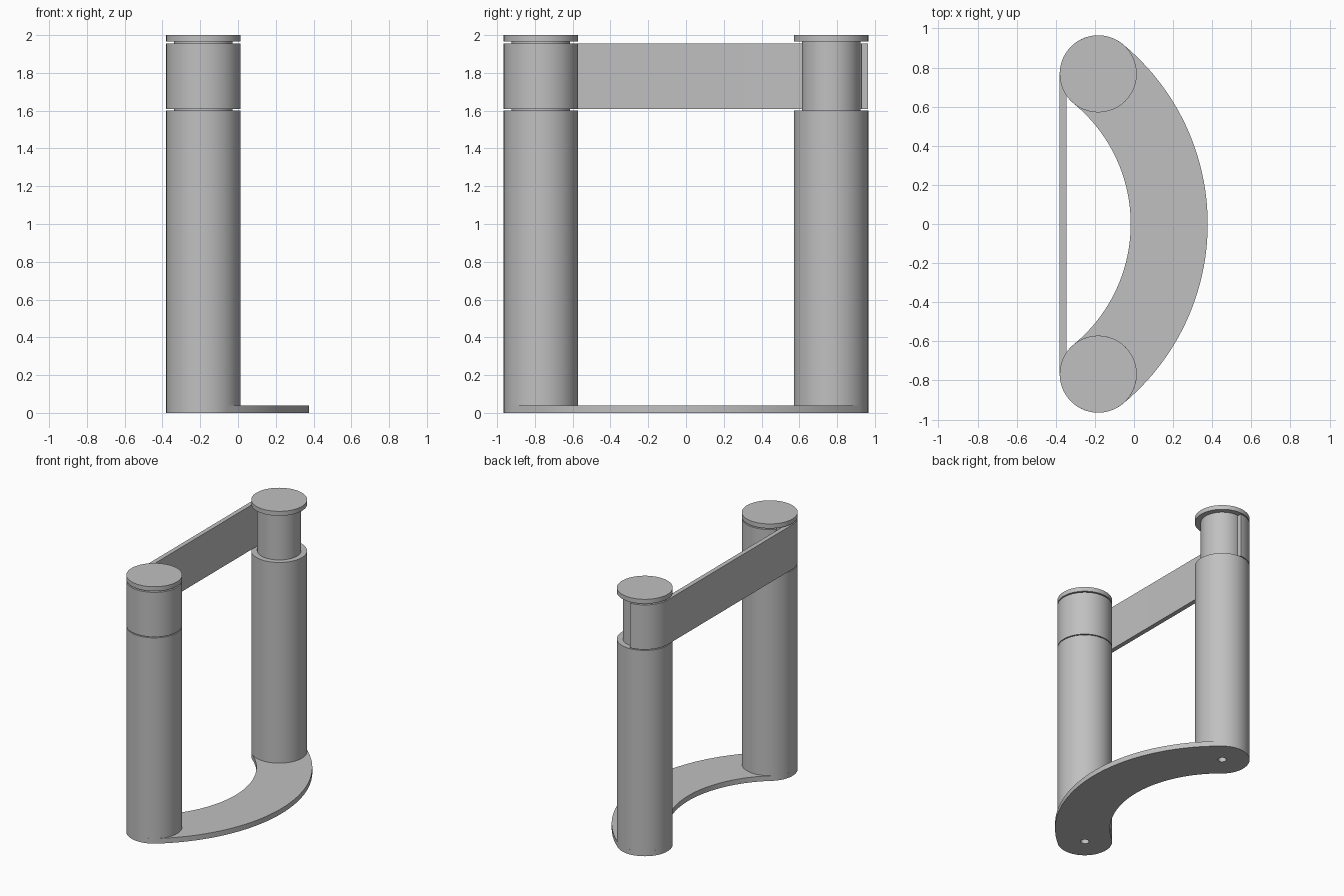
import bpy, bmesh
from math import sin, cos, atan2, hypot, radians, pi

if "Cube" in bpy.data.objects:
    bpy.data.objects.remove(bpy.data.objects["Cube"], do_unlink=True)

POST_X, POST_Y, RADIUS = -0.183, 0.768, 0.197
CORE_R, HOLE_R, BAND = 0.155, 0.03, 0.035
BASE_H, SHOULDER, CAP_Z, TOP = 0.04, 1.602, 1.965, 2.0

grey = bpy.data.materials.new("plain grey")
grey.use_nodes = True
grey.diffuse_color = (0.53, 0.53, 0.53, 1)
grey.node_tree.nodes["Principled BSDF"].inputs["Base Color"].default_value = grey.diffuse_color


def finish(name, bm):
    """Clean the mesh, link it and shade it."""
    bmesh.ops.remove_doubles(bm, verts=bm.verts, dist=1e-5)
    bmesh.ops.recalc_face_normals(bm, faces=bm.faces)
    mesh = bpy.data.meshes.new(name)
    bm.to_mesh(mesh)
    bm.free()
    mesh.materials.append(grey)
    obj = bpy.data.objects.new(name, mesh)
    bpy.context.collection.objects.link(obj)
    bpy.ops.object.select_all(action='DESELECT')
    obj.select_set(True)
    bpy.context.view_layer.objects.active = obj
    bpy.ops.object.shade_smooth_by_angle(angle=radians(30))
    return obj


def arc(cx, cy, r, start, end, steps=48):
    """Points on an arc, angles in degrees."""
    angles = [radians(start + (end - start) * i / steps) for i in range(steps + 1)]
    return [(cx + r * cos(a), cy + r * sin(a)) for a in angles]


def extrude_outlines(name, outlines, z0, z1):
    """Fill closed outlines (inner ones become holes) and give them height."""
    curve = bpy.data.curves.new(name, 'CURVE')
    curve.dimensions = '2D'
    curve.fill_mode = 'BOTH'
    curve.extrude = (z1 - z0) / 2
    for points in outlines:
        spline = curve.splines.new('POLY')
        spline.points.add(len(points) - 1)
        for p, (x, y) in zip(spline.points, points):
            p.co = (x, y, 0, 1)
        spline.use_cyclic_u = True
    helper = bpy.data.objects.new(name + "_outline", curve)
    bpy.context.collection.objects.link(helper)
    bpy.context.view_layer.update()
    shape = helper.evaluated_get(bpy.context.evaluated_depsgraph_get())
    bm = bmesh.new()
    bm.from_mesh(shape.to_mesh())
    shape.to_mesh_clear()
    bmesh.ops.translate(bm, verts=bm.verts, vec=(0, 0, (z0 + z1) / 2))
    bpy.data.objects.remove(helper, do_unlink=True)
    bpy.data.curves.remove(curve)
    return finish(name, bm)


def revolve(name, profile, x, y):
    """Turn a radius/height profile around a vertical axis."""
    bm = bmesh.new()
    verts = [bm.verts.new((x + r, y, z)) for r, z in profile]
    edges = [bm.edges.new(pair) for pair in zip(verts, verts[1:])]
    bmesh.ops.spin(bm, geom=verts + edges, cent=(x, y, 0), axis=(0, 0, 1),
                   angle=2 * pi, steps=72, use_merge=True)
    return finish(name, bm)


# Curved foot plate: a wide arc with round ends and a fixing hole at each end
sag = 0.363
bend = (sag ** 2 + POST_Y ** 2) / (2 * sag)
bend_x = POST_X + sag - bend
half = atan2(POST_Y, POST_X - bend_x) * 180 / pi
plate = (arc(bend_x, 0, bend + RADIUS, -half, half)[:-1]
         + arc(POST_X, POST_Y, RADIUS, half, half + 180)[:-1]
         + arc(bend_x, 0, bend - RADIUS, half, -half)[:-1]
         + arc(POST_X, -POST_Y, RADIUS, 180 - half, 360 - half)[:-1])
holes = [arc(POST_X, s * POST_Y, HOLE_R, 0, 360, 24)[:-1] for s in (1, -1)]
extrude_outlines("foot_plate", [plate] + holes, 0, BASE_H)

# Posts: bored tube, narrower spindle and a flat cap
post_profile = [(0, 1), (HOLE_R, 1), (HOLE_R, BASE_H), (RADIUS, BASE_H),
                (RADIUS, SHOULDER), (CORE_R, SHOULDER), (CORE_R, CAP_Z),
                (RADIUS, CAP_Z), (RADIUS, TOP), (0, TOP)]
for side, label in ((-1, "front"), (1, "back")):
    revolve(label + "_post", post_profile, POST_X, side * POST_Y)

# Barrier band: hooks round the back spindle, runs straight, wraps the front one
inner = RADIUS - BAND
hook, wrap = 93, 500
outside = (arc(POST_X, POST_Y, RADIUS, hook, 180)
           + arc(POST_X, -POST_Y, RADIUS, 180, wrap, 90))
inside = (arc(POST_X, -POST_Y, inner, wrap, 180, 90)
          + arc(POST_X, POST_Y, inner, 180, hook))
extrude_outlines("barrier_band", [outside + inside], 1.609, 1.956)
